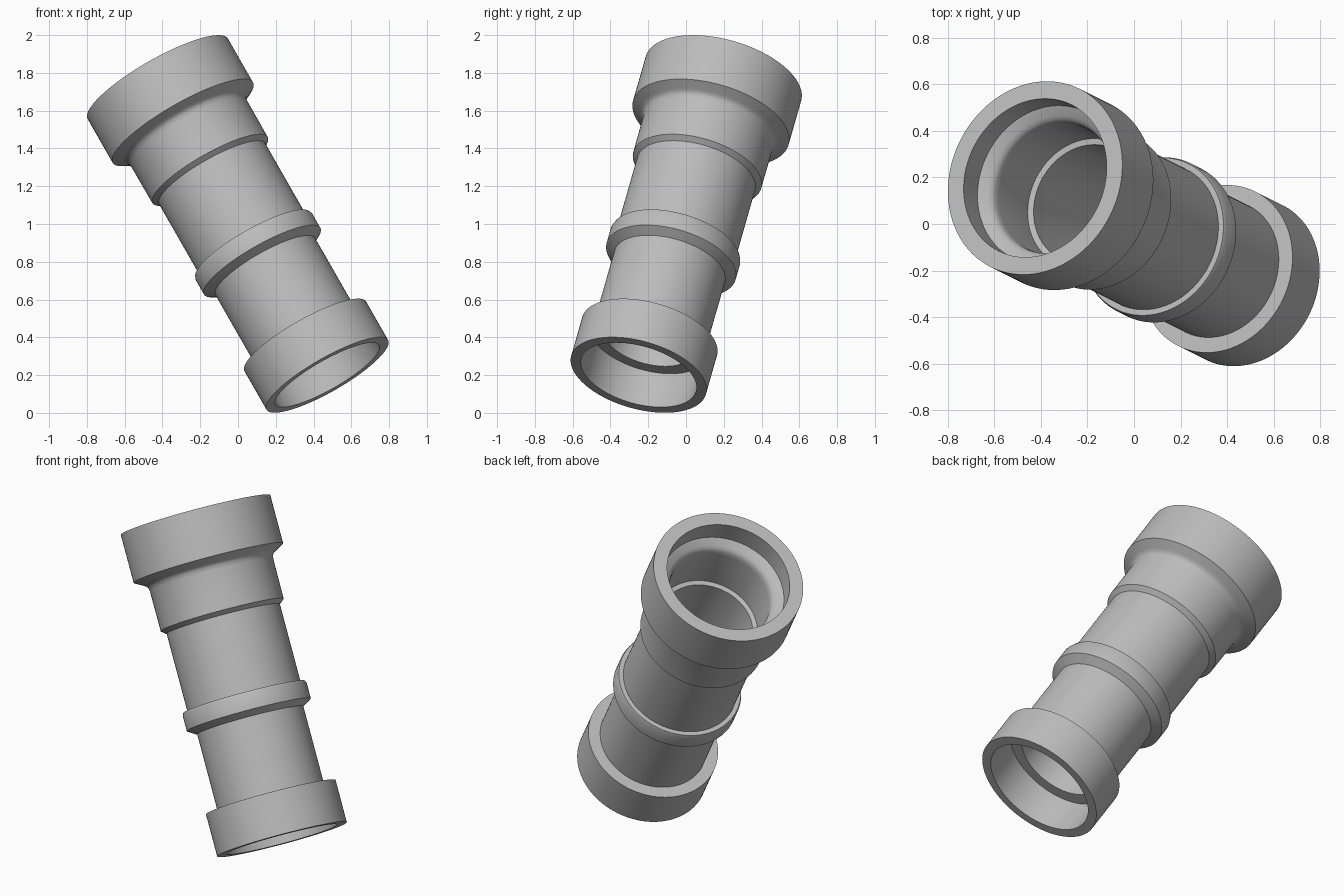
import bpy
import bmesh
import math
from mathutils import Vector

cube = bpy.data.objects.get("Cube")
if cube:
    bpy.data.objects.remove(cube, do_unlink=True)

SEGMENTS = 128
BASE = Vector((0.473, -0.251, 0.201))    # centre of the lower rim
TOP = Vector((-0.425, 0.198, 1.769))     # centre of the upper rim
LENGTH = (TOP - BASE).length

grey = bpy.data.materials.new("plain grey")
grey.use_nodes = True
grey.diffuse_color = (0.5, 0.5, 0.5, 1)
grey.node_tree.nodes["Principled BSDF"].inputs["Base Color"].default_value = (0.5, 0.5, 0.5, 1)

# Outer wall from bottom to top: (radius, distance along the axis)
outer = [
    (0.371, 0), (0.371, 0.242),                                    # lower socket
    (0.304, 0.242), (0.304, 0.683),                                # lower tube
    (0.355, 0.715), (0.355, 0.802), (0.349, 0.817), (0.324, 0.817),  # middle ring
    (0.324, 1.265), (0.352, 1.288),                                # middle tube, collar edge
    (0.353, 1.515), (0.357, 1.538), (0.366, 1.55), (0.38, 1.559),  # cove under upper socket
    (0.428, 1.586), (0.428, LENGTH),                               # upper socket
]
# Inner wall from top to bottom
inner = [
    (0.351, LENGTH), (0.351, 1.738),                               # upper socket bore
    (0.312, 1.715), (0.298, 1.703), (0.291, 1.688), (0.288, 1.66),  # rounded shelf
    (0.288, 1.405), (0.262, 1.4),                                  # collar bore and stop
    (0.262, 0.8), (0.243, 0.7), (0.243, 0.21),                     # tube bore
    (0.316, 0.21), (0.316, 0),                                     # lower socket bore
]


def lathe(name, profile):
    """Revolve a closed profile about z."""
    bm = bmesh.new()
    rings = []
    for radius, height in profile:
        rings.append([bm.verts.new((radius * math.cos(a), radius * math.sin(a), height))
                      for a in (math.tau * i / SEGMENTS for i in range(SEGMENTS))])
    for k, ring in enumerate(rings):
        following = rings[(k + 1) % len(rings)]
        for i in range(SEGMENTS):
            j = (i + 1) % SEGMENTS
            bm.faces.new((ring[i], ring[j], following[j], following[i]))
    bmesh.ops.recalc_face_normals(bm, faces=bm.faces)
    mesh = bpy.data.meshes.new(name)
    bm.to_mesh(mesh)
    bm.free()
    obj = bpy.data.objects.new(name, mesh)
    bpy.context.collection.objects.link(obj)
    return obj


# Stepped hollow pipe, tilted onto its axis
pipe = lathe("stepped_pipe", outer + inner)
pipe.data.materials.append(grey)
pipe.location = BASE
pipe.rotation_mode = 'QUATERNION'
pipe.rotation_quaternion = Vector((0, 0, 1)).rotation_difference(TOP - BASE)

bpy.ops.object.select_all(action='DESELECT')
pipe.select_set(True)
bpy.context.view_layer.objects.active = pipe
bpy.ops.object.shade_smooth_by_angle(angle=math.radians(27))
